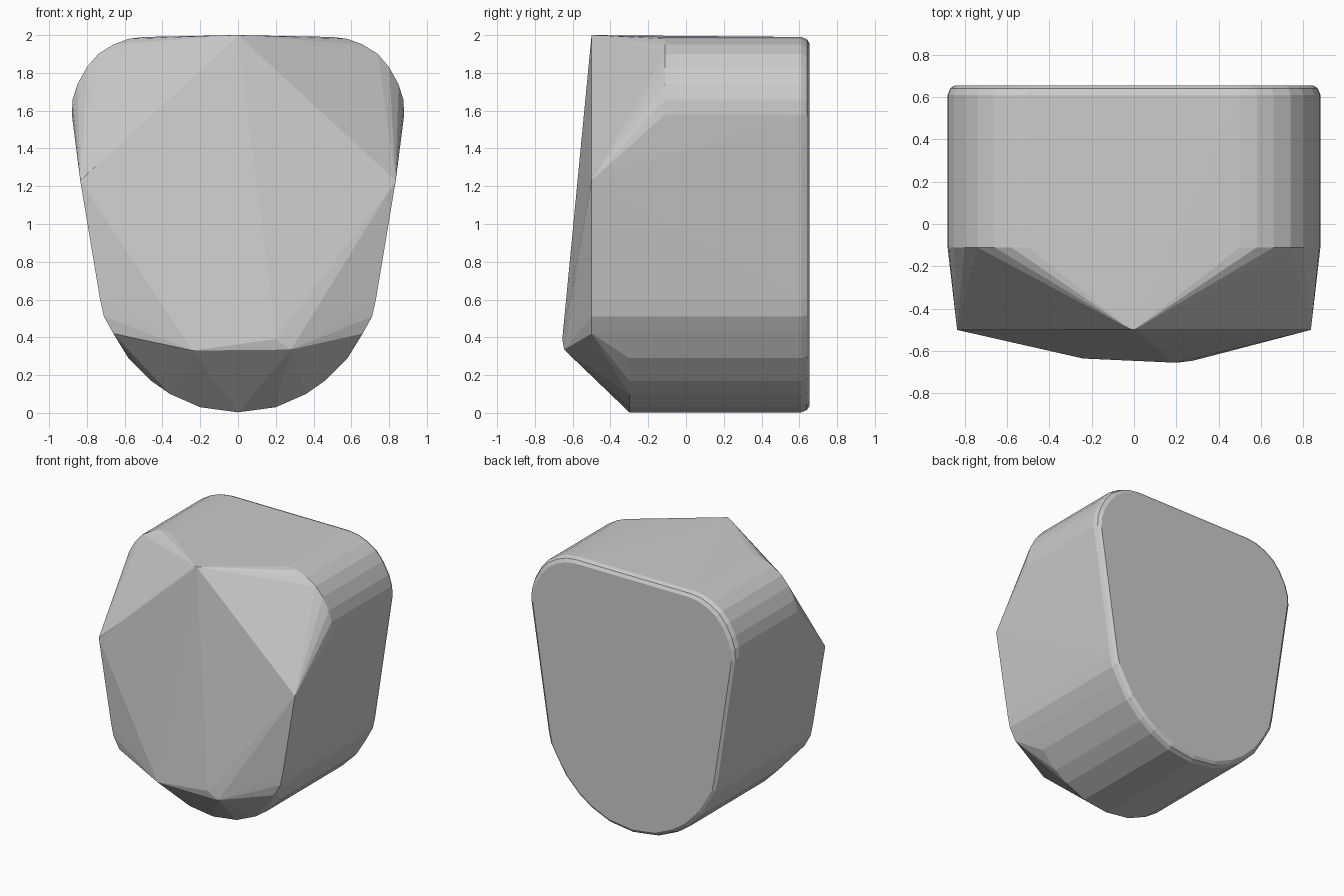
import bpy
import bmesh

if "Cube" in bpy.data.objects:
    bpy.data.objects.remove(bpy.data.objects["Cube"])

# Right half of the shield-shaped outline (x, z), top to bottom
corner = [(0.50, 1.99), (0.58, 1.98), (0.66, 1.95), (0.74, 1.90), (0.80, 1.83),
          (0.85, 1.74), (0.875, 1.66), (0.88, 1.58)]
lower_side = [(0.73, 0.60), (0.71, 0.51), (0.66, 0.42)]
base = [(0.58, 0.29), (0.46, 0.17), (0.36, 0.10), (0.20, 0.03), (0.0, 0.003)]
outline = corner + lower_side + base


def ring(profile, y, inset=0.0):
    """Mirrored profile points at depth y, pulled in towards the centre."""
    pts = []
    for x, z in profile:
        xi = x * (1 - inset / 0.88)
        zi = 1 + (z - 1) * (1 - inset)
        pts += [(xi, y, zi), (-xi, y, zi)]
    return pts


# Back face with its small rounded rim
points = ring(outline, 0.61) + ring(outline, 0.64, 0.012) + ring(outline, 0.655, 0.035)
# Front ends of the body: top corners, waist and base
points += ring(corner, -0.11)
points += ring([(0.835, 1.23)] + lower_side, -0.5)
points += ring(base, -0.3)
# Front peak and the chin points
points += [(0, -0.5, 2.0), (-0.02, -0.495, 2.0),
           (-0.24, -0.635, 0.33), (0.28, -0.645, 0.335),
           (0.20, -0.655, 0.39)]

# Wrap the points in a faceted skin
bm = bmesh.new()
for p in points:
    bm.verts.new(p)
bmesh.ops.remove_doubles(bm, verts=bm.verts[:], dist=0.0005)
bmesh.ops.convex_hull(bm, input=bm.verts[:], use_existing_faces=False)
bmesh.ops.delete(bm, geom=[v for v in bm.verts if not v.link_faces], context='VERTS')
bmesh.ops.recalc_face_normals(bm, faces=bm.faces[:])

mesh = bpy.data.meshes.new("faceted_stone")
bm.to_mesh(mesh)
bm.free()
stone = bpy.data.objects.new("faceted_stone", mesh)
bpy.context.collection.objects.link(stone)
